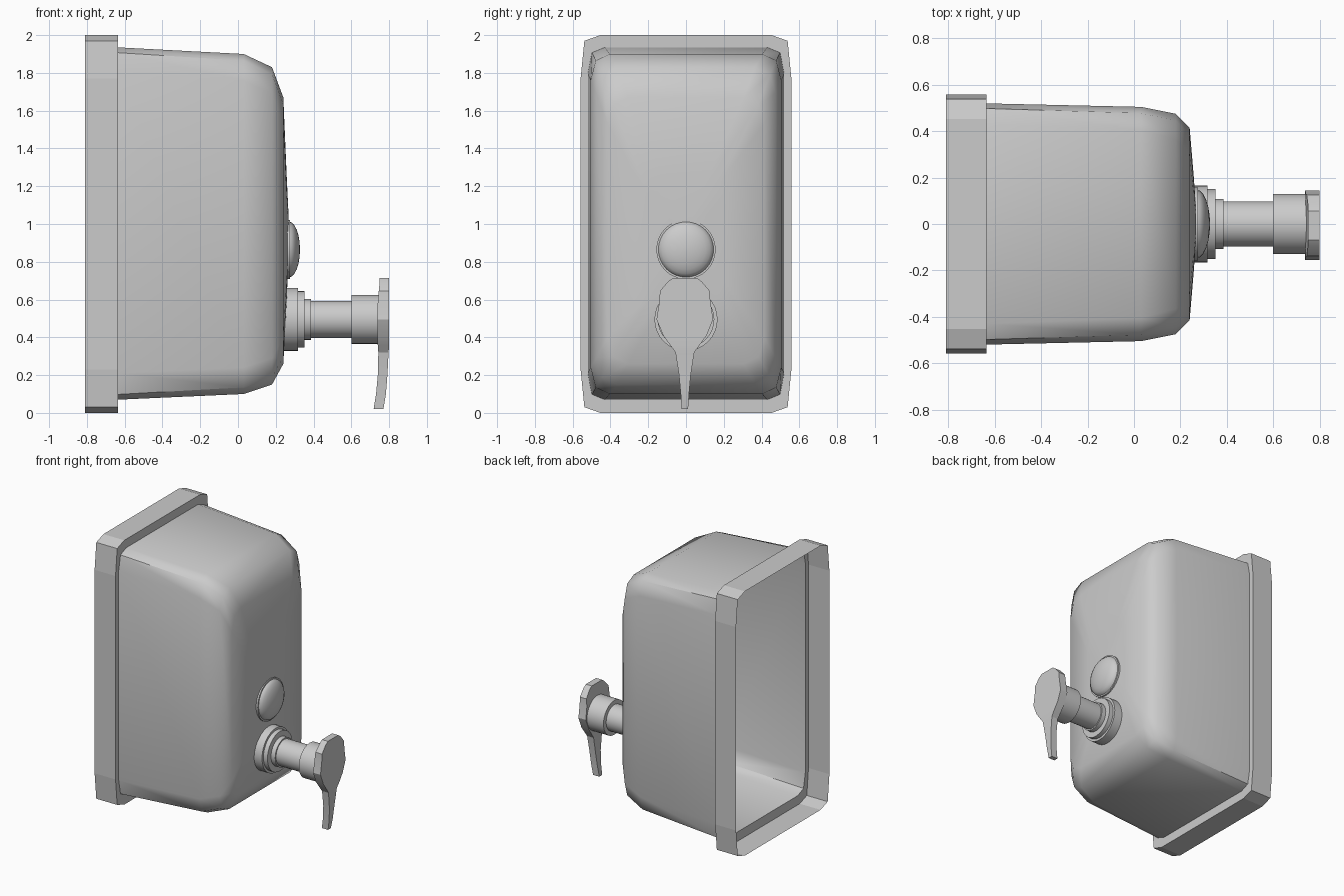
import bpy, bmesh, math

if "Cube" in bpy.data.objects:
    bpy.data.objects.remove(bpy.data.objects["Cube"])


def loft(name, rings, cap_start=False, cap_end=False, smooth=None):
    """Skin a list of equal-length point rings."""
    bm = bmesh.new()
    loops = [[bm.verts.new(p) for p in ring] for ring in rings]
    for a, b in zip(loops, loops[1:]):
        n = len(a)
        for i in range(n):
            j = (i + 1) % n
            bm.faces.new((a[i], a[j], b[j], b[i]))
    if cap_start:
        bm.faces.new(loops[0][::-1])
    if cap_end:
        bm.faces.new(loops[-1])
    bmesh.ops.recalc_face_normals(bm, faces=bm.faces)
    mesh = bpy.data.meshes.new(name)
    bm.to_mesh(mesh)
    bm.free()
    obj = bpy.data.objects.new(name, mesh)
    bpy.context.collection.objects.link(obj)
    if smooth:
        bpy.ops.object.select_all(action='DESELECT')
        obj.select_set(True)
        bpy.context.view_layer.objects.active = obj
        bpy.ops.object.shade_smooth_by_angle(angle=math.radians(smooth))
    return obj


def rounded(x, hy, z0, z1, ay, az, my, mz):
    """Rectangle in the yz plane with three-point corners."""
    c, h = (z0 + z1) / 2, (z1 - z0) / 2
    corner = [(hy, h - az), (hy - my, h - mz), (hy - ay, h)]
    pts = corner + [(-y, z) for y, z in corner[::-1]]
    pts += [(-y, -z) for y, z in pts]
    return [(x, y, c + z) for y, z in pts]


def lathe(name, profile, z, sides=32):
    """Revolve (x, radius) pairs about an axis parallel to x."""
    rings = [[(x, r * math.cos(t), z + r * math.sin(t))
              for t in (2 * math.pi * i / sides for i in range(sides))]
             for x, r in profile]
    return loft(name, rings, True, True, 35)


# Wall frame: open strip with a narrow ledge towards the body
body_back = rounded(-0.635, 0.52, 0.07, 1.935, 0.09, 0.14, 0.022, 0.028)
frame_args = (0.558, 0, 2, 0.105, 0.23, 0.02, 0.03)
loft("wall_frame", [rounded(-0.81, *frame_args),
                    rounded(-0.635, *frame_args), body_back])

# Tapered tank shell with a slightly bulged front, open at the back
loft("tank_shell", [
    body_back,
    rounded(0.03, 0.505, 0.10, 1.90, 0.10, 0.14, 0.027, 0.035),
    rounded(0.18, 0.475, 0.15, 1.83, 0.11, 0.14, 0.03, 0.038),
    rounded(0.24, 0.415, 0.26, 1.67, 0.11, 0.14, 0.03, 0.038),
    rounded(0.258, 0.20, 0.60, 1.25, 0.08, 0.10, 0.025, 0.03),
    rounded(0.268, 0.06, 0.84, 1.04, 0.03, 0.04, 0.01, 0.01),
], cap_end=True, smooth=50)

# Sight window: thin bezel and domed lens
lathe("window_bezel", [(0.24, 0.157), (0.275, 0.157), (0.275, 0.147)], 0.865)
dome = [(0.27 + 0.058 * math.sin(a), 0.148 * math.cos(a))
        for a in (math.radians(d) for d in (0, 15, 30, 45, 60, 75, 87))]
lathe("window_lens", dome, 0.865)

# Pump: stepped collar, tube and head
lathe("pump_collar", [(0.235, 0.167), (0.318, 0.167), (0.318, 0.15),
                      (0.352, 0.15), (0.352, 0.108), (0.387, 0.108)], 0.495)
lathe("pump_tube", [(0.38, 0.098), (0.61, 0.098)], 0.495)
lathe("pump_head", [(0.60, 0.13), (0.75, 0.13)], 0.495)

# Lever: rounded plate on top, bent narrow tail below
lever = [  # z, half width, back x, front x
    (0.715, 0.062, 0.75, 0.80), (0.695, 0.09, 0.75, 0.80),
    (0.645, 0.132, 0.745, 0.80), (0.59, 0.135, 0.74, 0.80),
    (0.495, 0.150, 0.738, 0.80), (0.41, 0.115, 0.738, 0.80),
    (0.355, 0.075, 0.74, 0.80), (0.32, 0.05, 0.743, 0.797),
    (0.20, 0.031, 0.74, 0.791), (0.10, 0.022, 0.731, 0.783),
    (0.02, 0.017, 0.718, 0.77)]
loft("pump_lever", [[(b, -0.006 - w, z), (f, -0.006 - w, z),
                     (f, -0.006 + w, z), (b, -0.006 + w, z)]
                    for z, w, b, f in lever], True, True, 25)
